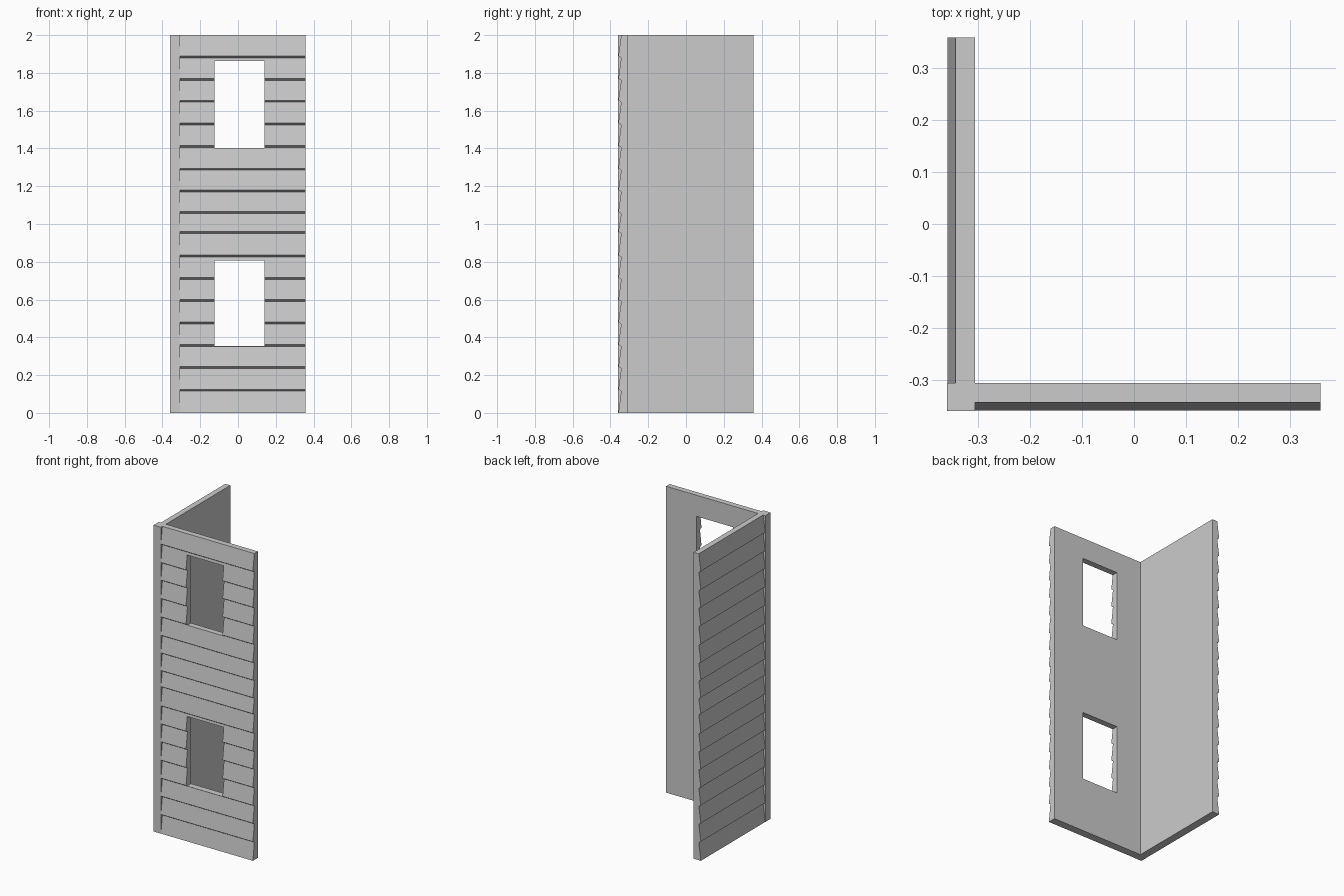
import bpy, bmesh

if "Cube" in bpy.data.objects:
    bpy.data.objects.remove(bpy.data.objects["Cube"])

H = 2.0
OUT, LAP, INNER = -0.358, -0.343, -0.306   # board lip, board recess, inside face
END = 0.358
SEAMS = [0.12, 0.24, 0.357, 0.475, 0.595, 0.712, 0.83, 0.955,
         1.06, 1.175, 1.29, 1.41, 1.53, 1.65, 1.765, 1.885]


def add_object(name, bm):
    bmesh.ops.recalc_face_normals(bm, faces=bm.faces)
    mesh = bpy.data.meshes.new(name)
    bm.to_mesh(mesh)
    bm.free()
    obj = bpy.data.objects.new(name, mesh)
    bpy.context.collection.objects.link(obj)
    return obj


def box(name, lo, hi):
    bm = bmesh.new()
    bmesh.ops.create_cube(bm, size=1)
    for v in bm.verts:
        v.co = [(a + b) / 2 + c * (b - a) for a, b, c in zip(lo, hi, v.co)]
    return add_object(name, bm)


def clapboard_wall(name, place):
    # sawtooth section (depth, height) swept along the wall length
    profile = [(INNER, 0), (OUT, 0)]
    for z in SEAMS:
        profile += [(LAP, z - 0.005), (OUT, z + 0.005)]
    profile += [(LAP, H), (INNER, H)]
    bm = bmesh.new()
    rings = [[bm.verts.new(place(s, d, z)) for d, z in profile] for s in (INNER, END)]
    for ring in rings:
        bm.faces.new(ring)
    n = len(profile)
    for i in range(n):
        j = (i + 1) % n
        bm.faces.new((rings[0][i], rings[0][j], rings[1][j], rings[1][i]))
    return add_object(name, bm)


# Two sided walls meeting at a square corner post
front = clapboard_wall("front_wall", lambda s, d, z: (s, d, z))
clapboard_wall("left_wall", lambda s, d, z: (d, s, z))
box("corner_post", (-0.359, -0.359, 0), (INNER, INNER, H))

# Window openings in the front wall
for name, z0, z1 in (("lower", 0.355, 0.808), ("upper", 1.403, 1.862)):
    cutter = box(name + "_window_cutter", (-0.125, -0.5, z0), (0.139, -0.2, z1))
    cutter.hide_render = True
    cutter.hide_viewport = True
    mod = front.modifiers.new(name + "_window", 'BOOLEAN')
    mod.operation = 'DIFFERENCE'
    mod.solver = 'EXACT'
    mod.object = cutter
